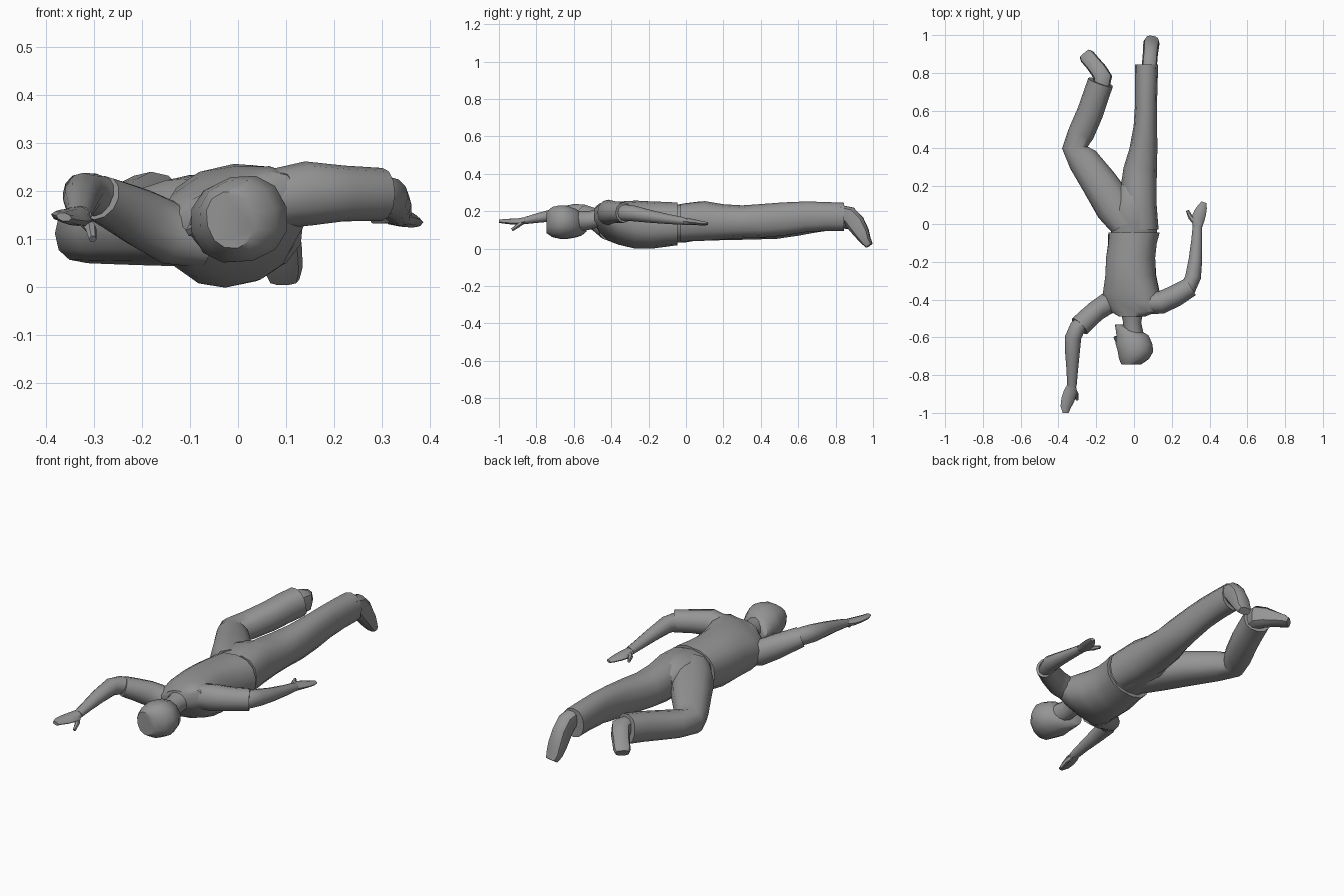
import bpy, bmesh, math
from mathutils import Vector

grey = bpy.data.materials.new("dark_grey")
grey.diffuse_color = (.3, .3, .3, 1)


def loft(name, rings, axis=None, roll=0, power=1.0, sides=12, smooth=40):
    """Skin a tube through rings (x, y, z, side radius, up radius[, roll])."""
    bm = bmesh.new()
    pts = [Vector(r[:3]) for r in rings]
    loops = []
    for i, r in enumerate(rings):
        t = Vector(axis) if axis else pts[min(i + 1, len(pts) - 1)] - pts[max(i - 1, 0)]
        t.normalize()
        s = t.cross(Vector((0, 0, 1))).normalized()
        u = s.cross(t)
        a = math.radians(r[5] if len(r) > 5 else roll)
        s, u = s * math.cos(a) + u * math.sin(a), u * math.cos(a) - s * math.sin(a)
        loop = []
        for k in range(sides):
            c, d = (f(2 * math.pi * k / sides) for f in (math.cos, math.sin))
            c = math.copysign(abs(c) ** power, c)
            d = math.copysign(abs(d) ** power, d)
            loop.append(bm.verts.new(pts[i] + s * c * r[3] + u * d * r[4]))
        loops.append(loop)
    for a, b in zip(loops, loops[1:]):
        for k in range(sides):
            j = (k + 1) % sides
            bm.faces.new((a[k], a[j], b[j], b[k]))
    bm.faces.new(loops[0][::-1])
    bm.faces.new(loops[-1])
    bmesh.ops.recalc_face_normals(bm, faces=bm.faces)
    me = bpy.data.meshes.new(name)
    bm.to_mesh(me)
    bm.free()
    me.materials.append(grey)
    ob = bpy.data.objects.new(name, me)
    bpy.context.collection.objects.link(ob)
    bpy.ops.object.select_all(action='DESELECT')
    ob.select_set(True)
    bpy.context.view_layer.objects.active = ob
    bpy.ops.object.shade_smooth_by_angle(angle=math.radians(smooth))
    return ob


Y = (0, 1, 0)

# Shirt body, neck to hem, rolled so the right shoulder is higher
loft("shirt", [(-.01, -.49, .175, .07, .042, 12), (0, -.465, .165, .13, .06, 20),
               (-.01, -.42, .147, .16, .088, 20), (-.014, -.36, .136, .153, .11, 17),
               (-.017, -.27, .128, .135, .126, 13), (-.018, -.18, .126, .132, .124, 10),
               (-.008, -.10, .13, .13, .118, 8), (0, -.045, .132, .137, .113, 6)],
     Y, power=.85, sides=14)

# Neck and head, face turned to the left
loft("neck", [(-.01, -.46, .165, .06, .05), (-.01, -.52, .15, .048, .05),
              (0, -.60, .145, .055, .055)], Y)
loft("head", [(-.082, -.532, .12, .018, .03), (-.038, -.556, .13, .06, .06),
              (-.008, -.59, .136, .088, .076), (0, -.635, .14, .1, .088),
              (.008, -.675, .142, .096, .09), (0, -.715, .142, .08, .082),
              (-.015, -.745, .14, .05, .06)], Y, roll=15, power=.9)
loft("nose", [(-.085, -.592, .12, .016, .017), (-.096, -.60, .118, .013, .013),
              (-.085, -.64, .126, .007, .009)], Y, sides=6)

# Short sleeves; the left one climbs from the low shoulder
loft("right_sleeve", [(.05, -.42, .18, .06, .06), (.145, -.415, .195, .06, .067),
                      (.22, -.38, .195, .058, .058), (.30, -.332, .193, .052, .055)])
loft("left_sleeve", [(-.07, -.40, .10, .07, .06), (-.14, -.42, .112, .058, .065),
                     (-.20, -.46, .143, .055, .062), (-.25, -.505, .168, .056, .054),
                     (-.288, -.542, .186, .057, .048)])

# Bare forearms
loft("right_forearm", [(.24, -.365, .192, .042, .044), (.29, -.335, .192, .042, .045),
                       (.313, -.28, .188, .042, .042), (.325, -.19, .172, .036, .034),
                       (.332, -.09, .157, .029, .026), (.336, -.01, .147, .025, .02)])
loft("left_forearm", [(-.25, -.50, .175, .04, .042), (-.30, -.55, .193, .043, .044),
                      (-.322, -.60, .195, .043, .043), (-.326, -.69, .182, .038, .035),
                      (-.327, -.78, .166, .03, .027), (-.329, -.86, .15, .025, .019)])

# Hands: flat palm tapering to the fingers, plus a thumb
loft("right_hand", [(.336, -.02, .147, .023, .019), (.338, .025, .143, .036, .017),
                    (.35, .06, .139, .033, .014), (.362, .09, .135, .025, .011),
                    (.37, .115, .133, .014, .008)], sides=8)
loft("right_thumb", [(.325, .01, .145, .016, .013), (.3, .035, .143, .013, .012),
                     (.282, .072, .14, .008, .008)], sides=6)
loft("left_hand", [(-.329, -.85, .151, .023, .019), (-.337, -.89, .145, .036, .018),
                   (-.35, -.93, .145, .036, .015), (-.362, -.97, .146, .028, .012),
                   (-.362, -1.0, .146, .016, .009)], roll=12, sides=8)
loft("left_thumb", [(-.322, -.875, .142, .015, .014), (-.306, -.90, .122, .012, .012),
                    (-.302, -.93, .1, .008, .009)], sides=6)

# Trousers: seat and two legs
loft("trouser_seat", [(0, -.06, .133, .122, .1), (0, 0, .138, .122, .105),
                      (0, .08, .15, .118, .103), (.0, .15, .148, .1, .09),
                      (.005, .21, .145, .075, .07)], Y, roll=4, power=.85)
loft("right_trouser_leg", [(.045, -.03, .138, .085, .1), (.03, .1, .148, .09, .106),
                           (.025, .2, .143, .095, .094), (.033, .3, .143, .088, .088),
                           (.05, .4, .148, .074, .09), (.06, .52, .158, .062, .089),
                           (.064, .64, .17, .058, .082), (.065, .75, .172, .06, .077),
                           (.066, .845, .17, .062, .075)], Y, power=.9)
loft("left_trouser_leg", [(-.045, .0, .138, .085, .1), (-.10, .09, .138, .105, .095),
                          (-.185, .22, .125, .095, .08), (-.27, .34, .116, .082, .068),
                          (-.313, .405, .112, .068, .062), (-.28, .48, .118, .07, .066),
                          (-.232, .59, .138, .07, .07), (-.205, .67, .155, .069, .072),
                          (-.177, .75, .168, .069, .073)], power=.85)

# Shoes with toes pointing back and down
loft("right_shoe", [(.08, .82, .19, .04, .045), (.084, .87, .178, .04, .05),
                    (.087, .905, .138, .04, .052), (.09, .94, .083, .043, .042),
                    (.093, .962, .042, .042, .028), (.096, .98, .016, .032, .02)],
     power=.75, sides=10)
loft("left_shoe", [(-.172, .735, .168, .045, .055), (-.165, .775, .168, .05, .057),
                   (-.185, .81, .158, .045, .05), (-.217, .85, .142, .042, .036),
                   (-.247, .885, .127, .042, .026), (-.26, .9, .118, .034, .018)],
     power=.75, sides=10)
